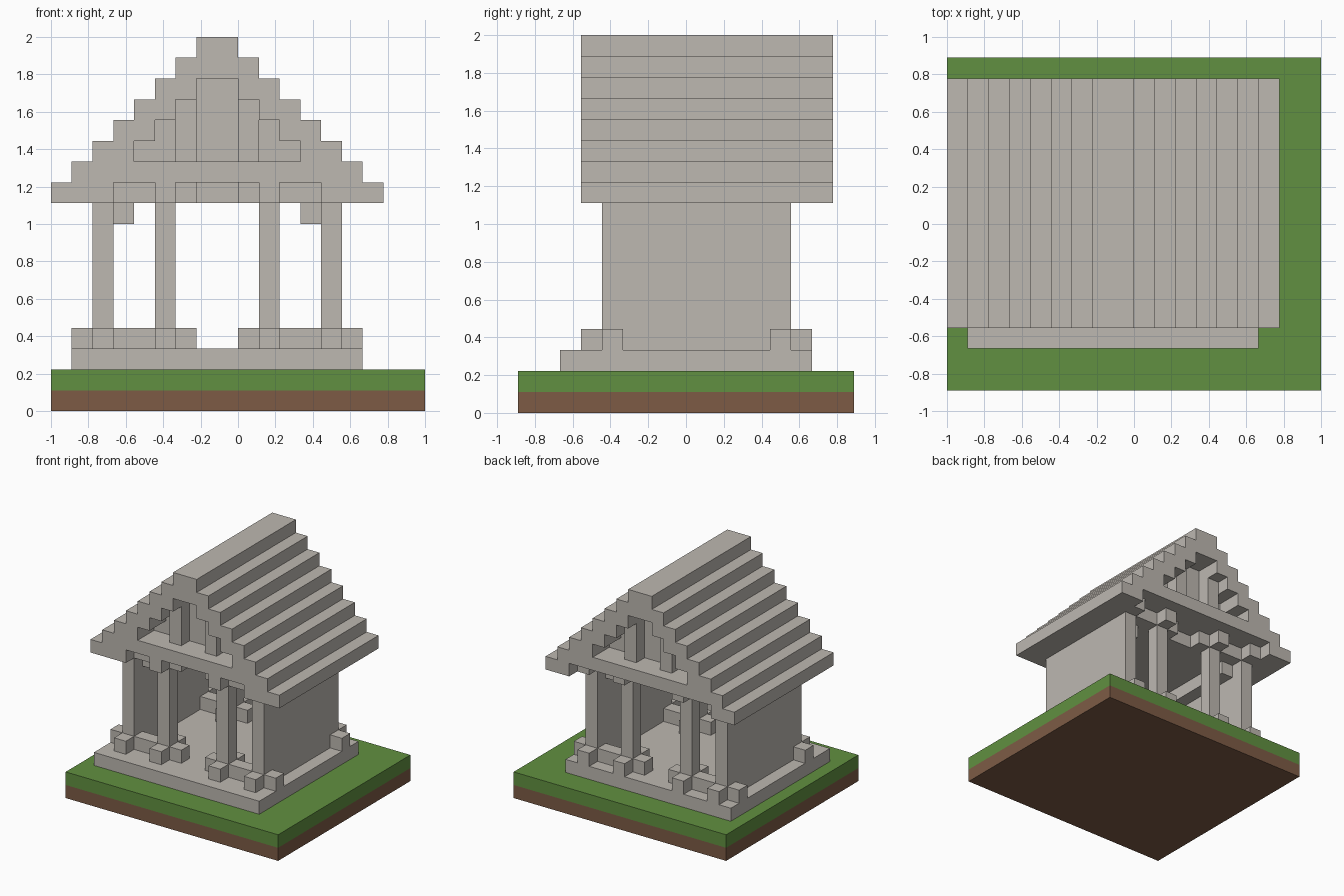
import bpy
import bmesh
from mathutils import Matrix, Vector

cube = bpy.data.objects.get("Cube")
if cube:
    bpy.data.objects.remove(cube, do_unlink=True)

UNIT = 1 / 9          # edge of one building block
AXIS = -1             # the temple's mirror plane in x, in blocks


def material(name, rgb):
    mat = bpy.data.materials.new(name)
    mat.use_nodes = True
    mat.diffuse_color = (*rgb, 1)
    mat.node_tree.nodes["Principled BSDF"].inputs["Base Color"].default_value = (*rgb, 1)
    return mat


stone = material("pale stone", (0.51, 0.48, 0.44))
grass = material("grass green", (0.12, 0.28, 0.052))
soil = material("soil brown", (0.205, 0.105, 0.06))


def build(name, boxes, mat):
    """Join boxes given as (x0, x1, y0, y1, z0, z1) in blocks."""
    bm = bmesh.new()
    for x0, x1, y0, y1, z0, z1 in boxes:
        low, high = Vector((x0, y0, z0)), Vector((x1, y1, z1))
        place = Matrix.Translation((low + high) / 2 * UNIT)
        scale = Matrix.Diagonal((*((high - low) * UNIT), 1))
        bmesh.ops.create_cube(bm, size=1, matrix=place @ scale)
    mesh = bpy.data.meshes.new(name)
    bm.to_mesh(mesh)
    bm.free()
    mesh.materials.append(mat)
    obj = bpy.data.objects.new(name, mesh)
    bpy.context.collection.objects.link(obj)
    return obj


def mirrored(boxes):
    """Add the copy of each box across the temple's axis."""
    return boxes + [(2 * AXIS - b[1], 2 * AXIS - b[0], *b[2:]) for b in boxes]


def centred(half, y0, y1, z0, z1):
    return (AXIS - half, AXIS + half, y0, y1, z0, z1)


# Ground
build("soil_layer", [(-9, 9, -8, 8, 0, 1)], soil)
build("grass_layer", [(-9, 9, -8, 8, 1, 2)], grass)

# Floor and side walls
build("floor_slab", [centred(7, -6, 6, 2, 3)], stone)
build("side_walls", mirrored([(-7, -6, -4, 5, 3, 10)]), stone)

# Columns with cross-shaped bases and capitals
for row, y in (("front", -4), ("back", 4)):
    build(row + "_columns", mirrored([(-4, -3, y, y + 1, 3, 11)]), stone)
    for part, z in (("bases", 3), ("capitals", 10)):
        crosses = []
        for x in (-7, -4):
            crosses.append((x - 1, x + 2, y, y + 1, z, z + 1))
            crosses.append((x, x + 1, y - 1, y + 2, z, z + 1))
        build(row + "_column_" + part, mirrored(crosses), stone)

# Ceiling and the inner cornice along the walls
build("ceiling", [centred(6, -3, 4, 10, 11)], stone)
build("wall_cornice", mirrored([(-6, -5, -3, 4, 9, 10)]), stone)

# Stepped roof: eaves, tie layer, hollow steps, solid ridge
steps = mirrored([(-9, -7, -5, 7, 10, 11)])
steps.append(centred(7, -5, 7, 11, 12))
for k in range(2, 6):
    z = 10 + k
    steps += mirrored([(AXIS - 8 + k, AXIS - 6 + k, -5, 7, z, z + 1)])
for k in (6, 7):
    steps.append(centred(8 - k, -5, 7, 10 + k, 11 + k))
build("stepped_roof", steps, stone)

# Recessed gable core and the posts standing in front of it
build("gable_core", [centred(6 - k, -3, 5, 10 + k, 11 + k) for k in range(2, 6)], stone)
for end, y in (("front", -4), ("back", 5)):
    build(end + "_gable_posts", mirrored([(-3, -2, y, y + 1, 12, 15)]), stone)
